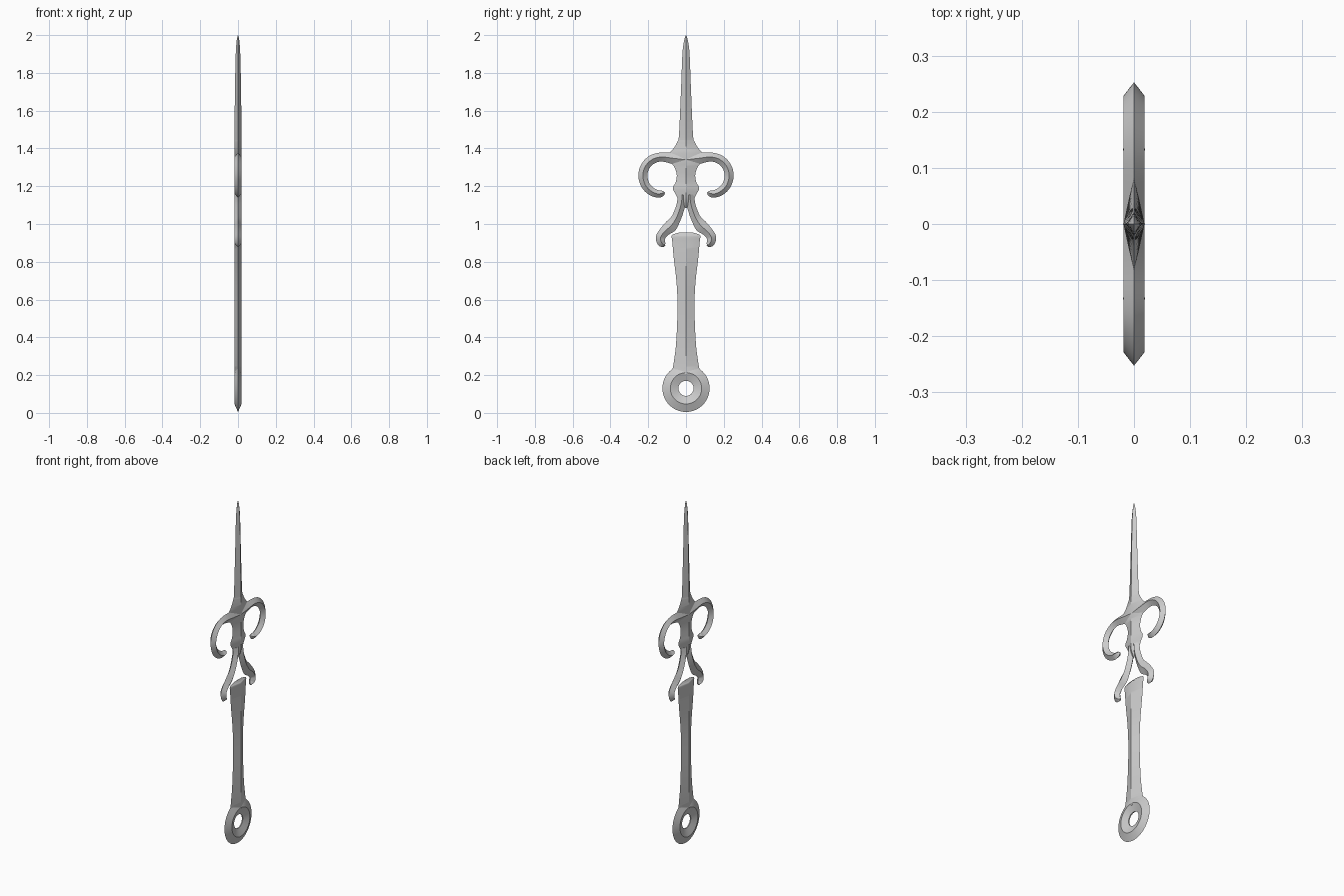
import bpy, bmesh, math
from mathutils import Vector

if "Cube" in bpy.data.objects:
    bpy.data.objects.remove(bpy.data.objects["Cube"])

T = 0.0188  # half thickness at the ridge


def catmull(pts, steps=6):
    p = [Vector(q) for q in pts]
    p = [2 * p[0] - p[1]] + p + [2 * p[-1] - p[-2]]
    out = []
    for i in range(1, len(p) - 2):
        a, b, c, d = p[i - 1:i + 3]
        for k in range(steps):
            t = k / steps
            out.append(0.5 * (2 * b + (c - a) * t + (2 * a - 5 * b + 4 * c - d) * t * t
                              + (3 * b - a - 3 * c + d) * t ** 3))
    return out + [p[-2]]


def finish(bm, name, mirror=False):
    bmesh.ops.remove_doubles(bm, verts=bm.verts, dist=1e-5)
    bmesh.ops.recalc_face_normals(bm, faces=bm.faces)
    me = bpy.data.meshes.new(name)
    bm.to_mesh(me)
    bm.free()
    ob = bpy.data.objects.new(name, me)
    bpy.context.collection.objects.link(ob)
    bpy.ops.object.select_all(action='DESELECT')
    bpy.context.view_layer.objects.active = ob
    ob.select_set(True)
    bpy.ops.object.shade_smooth_by_angle(angle=math.radians(30))
    if mirror:
        m = ob.modifiers.new("mirror", 'MIRROR')
        m.use_axis = (False, True, False)
    return ob


def sweep(name, pts, mirror=False):
    """Diamond section along a path of (y, z, half width, half thickness)."""
    s = catmull(pts)
    bm = bmesh.new()
    rings = []
    for i, q in enumerate(s):
        d = s[min(i + 1, len(s) - 1)] - s[max(i - 1, 0)]
        n = Vector((-d[1], d[0])).normalized()
        w, t = max(q[2], 0.0005), max(q[3], 0.0005)
        rings.append([bm.verts.new(v) for v in (
            (0, q[0] + n.x * w, q[1] + n.y * w), (t, q[0], q[1]),
            (0, q[0] - n.x * w, q[1] - n.y * w), (-t, q[0], q[1]))])
    for a, b in zip(rings, rings[1:]):
        for k in range(4):
            bm.faces.new((a[k], a[(k + 1) % 4], b[(k + 1) % 4], b[k]))
    bm.faces.new(rings[0])
    bm.faces.new(rings[-1])
    return finish(bm, name, mirror)


# Blade running down into the waist
sweep("blade", [(0, z, w, t) for z, w, t in (
    (2.0, 0.001, 0.001), (1.97, 0.010, 0.007), (1.90, 0.019, 0.012), (1.72, 0.026, 0.016),
    (1.475, 0.037, T), (1.435, 0.046, T), (1.40, 0.066, T), (1.375, 0.085, T),
    (1.335, 0.085, T), (1.30, 0.061, T), (1.26, 0.049, T), (1.22, 0.055, T),
    (1.19, 0.070, T), (1.16, 0.056, T), (1.13, 0.040, T), (1.105, 0.025, 0.011),
    (1.085, 0.004, 0.001))])

# Large curled hooks
arc = [(0.13 + 0.0985 * math.cos(math.radians(a)), 1.256 + 0.0985 * math.sin(math.radians(a)), w, T)
       for a, w in ((90, .024), (60, .024), (30, .024), (0, .024), (-30, .023), (-55, .022))]
sweep("curled_hooks", [(0.0, 1.34, 0.035, T), (0.06, 1.347, 0.031, T)] + arc +
      [(0.152, 1.160, 0.020, T), (0.128, 1.162, 0.017, 0.016), (0.117, 1.167, 0.008, 0.007),
       (0.114, 1.169, 0.001, 0.001)], True)

# Branches around the teardrop opening, ending in small hooks
sweep("lower_hooks", [
    (0.020, 1.155, 0.025, T), (0.025, 1.11, 0.023, T), (0.038, 1.065, 0.024, T),
    (0.055, 1.025, 0.026, T), (0.080, 0.990, 0.033, T), (0.113, 0.961, 0.027, T),
    (0.134, 0.930, 0.025, T), (0.130, 0.902, 0.022, T), (0.117, 0.889, 0.013, 0.012),
    (0.110, 0.885, 0.001, 0.001)], True)

# Handle
sweep("handle", [(0, z, w, t) for z, w, t in (
    (0.205, 0.085, T), (0.235, 0.071, T), (0.28, 0.063, T), (0.36, 0.053, T), (0.5, 0.046, T),
    (0.62, 0.046, T), (0.72, 0.053, T), (0.82, 0.065, T), (0.90, 0.072, T),
    (0.935, 0.076, T), (0.945, 0.068, 0.010), (0.955, 0.035, 0.001))])

# Ring pommel with finger hole
bm = bmesh.new()
N = 48
prof = ((0.125, 0), (0.083, T), (0.040, 0.003), (0.040, -0.003), (0.083, -T))
rings = []
for i in range(N):
    c, s = math.cos(2 * math.pi * i / N), math.sin(2 * math.pi * i / N)
    rings.append([bm.verts.new((x, r * c, 0.13 + r * s)) for r, x in prof])
for i in range(N):
    a, b = rings[i], rings[(i + 1) % N]
    for k in range(5):
        bm.faces.new((a[k], a[(k + 1) % 5], b[(k + 1) % 5], b[k]))
finish(bm, "ring_pommel")
